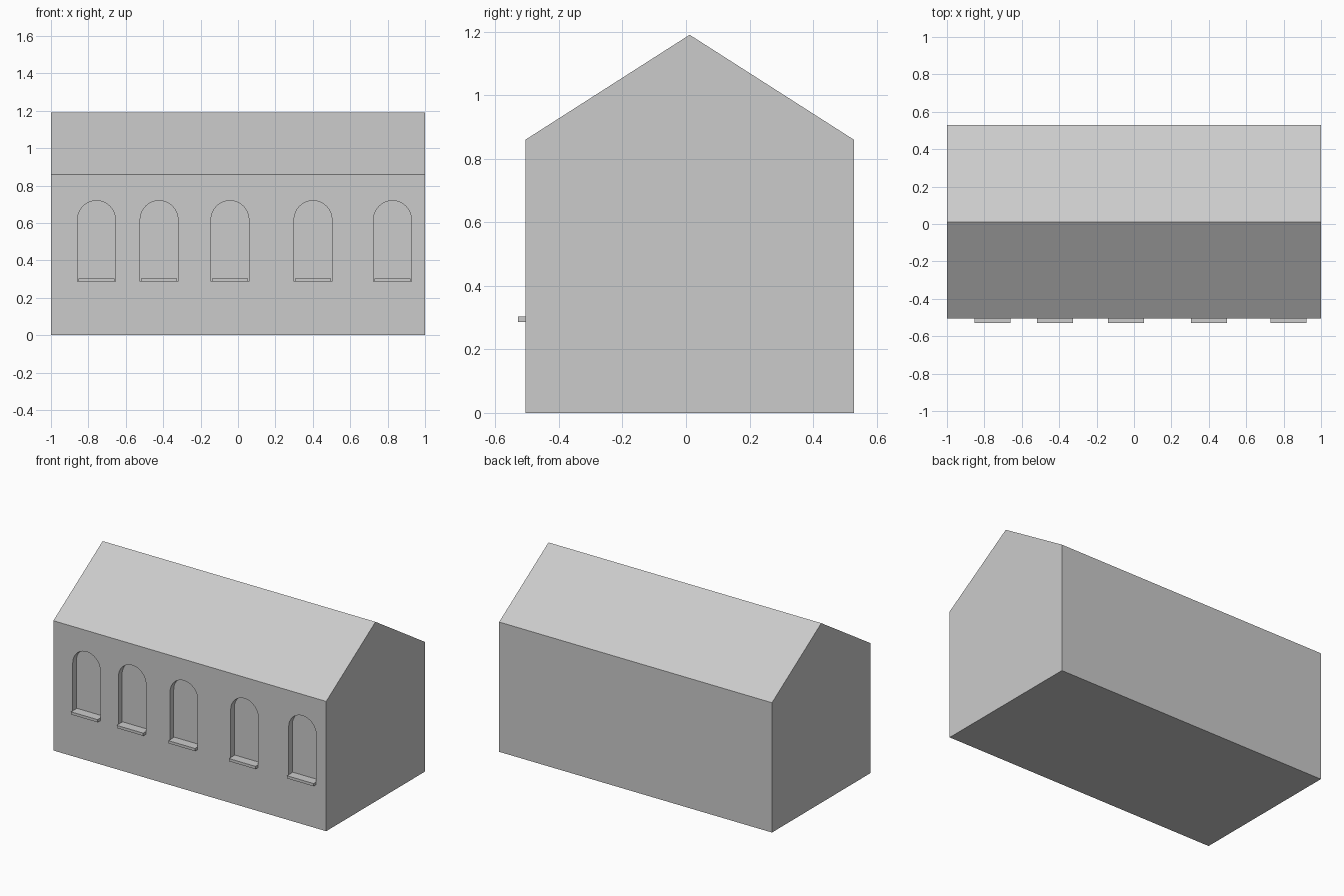
import bpy, bmesh, math
from mathutils import Vector

if "Cube" in bpy.data.objects:
    bpy.data.objects.remove(bpy.data.objects["Cube"])

FRONT, BACK = -0.505, 0.528        # wall planes
EAVE, RIDGE = 0.86, 1.19
SILL_Z, SILL_TOP = 0.286, 0.304
RADIUS, ARCH_TOP, DEPTH = 0.101, 0.719, 0.038
WINDOWS = [-0.757, -0.422, -0.043, 0.401, 0.826]


def prism(bm, profile, offset):
    """Extrude a closed planar profile along an offset vector."""
    face = bm.faces.new([bm.verts.new(p) for p in profile])
    new = bmesh.ops.extrude_face_region(bm, geom=[face])["geom"]
    verts = [v for v in new if isinstance(v, bmesh.types.BMVert)]
    bmesh.ops.translate(bm, verts=verts, vec=Vector(offset))


def make_object(name, prisms):
    bm = bmesh.new()
    for profile, offset in prisms:
        prism(bm, profile, offset)
    bmesh.ops.recalc_face_normals(bm, faces=bm.faces)
    mesh = bpy.data.meshes.new(name)
    bm.to_mesh(mesh)
    bm.free()
    obj = bpy.data.objects.new(name, mesh)
    bpy.context.collection.objects.link(obj)
    return obj


def arch(x, y):
    """Round-headed window outline in the plane of the front wall."""
    spring = ARCH_TOP - RADIUS
    pts = [(x - RADIUS, y, SILL_Z), (x + RADIUS, y, SILL_Z)]
    for i in range(25):
        a = math.pi * i / 24
        pts.append((x + RADIUS * math.cos(a), y, spring + RADIUS * math.sin(a)))
    return pts


# Gabled building body
gable = [(-1, FRONT, 0), (-1, BACK, 0), (-1, BACK, EAVE),
         (-1, (FRONT + BACK) / 2, RIDGE), (-1, FRONT, EAVE)]
house = make_object("house_body", [(gable, (2, 0, 0))])

# Arched window recesses
cutter = make_object("window_cutter",
                     [(arch(x, FRONT - 0.1), (0, DEPTH + 0.1, 0)) for x in WINDOWS])
cutter.hide_render = True
cutter.hide_viewport = False
cutter.display_type = 'WIRE'
cut = house.modifiers.new("window_recesses", 'BOOLEAN')
cut.operation = 'DIFFERENCE'
cut.solver = 'EXACT'
cut.object = cutter

# Window sills, reaching from the recess to just past the wall
for i, x in enumerate(WINDOWS):
    w = 0.097
    front = [(x - w, -0.528, SILL_Z), (x + w, -0.528, SILL_Z),
             (x + w, -0.528, SILL_TOP), (x - w, -0.528, SILL_TOP)]
    make_object(f"window_sill_{i + 1}", [(front, (0, FRONT + DEPTH + 0.528, 0))])
